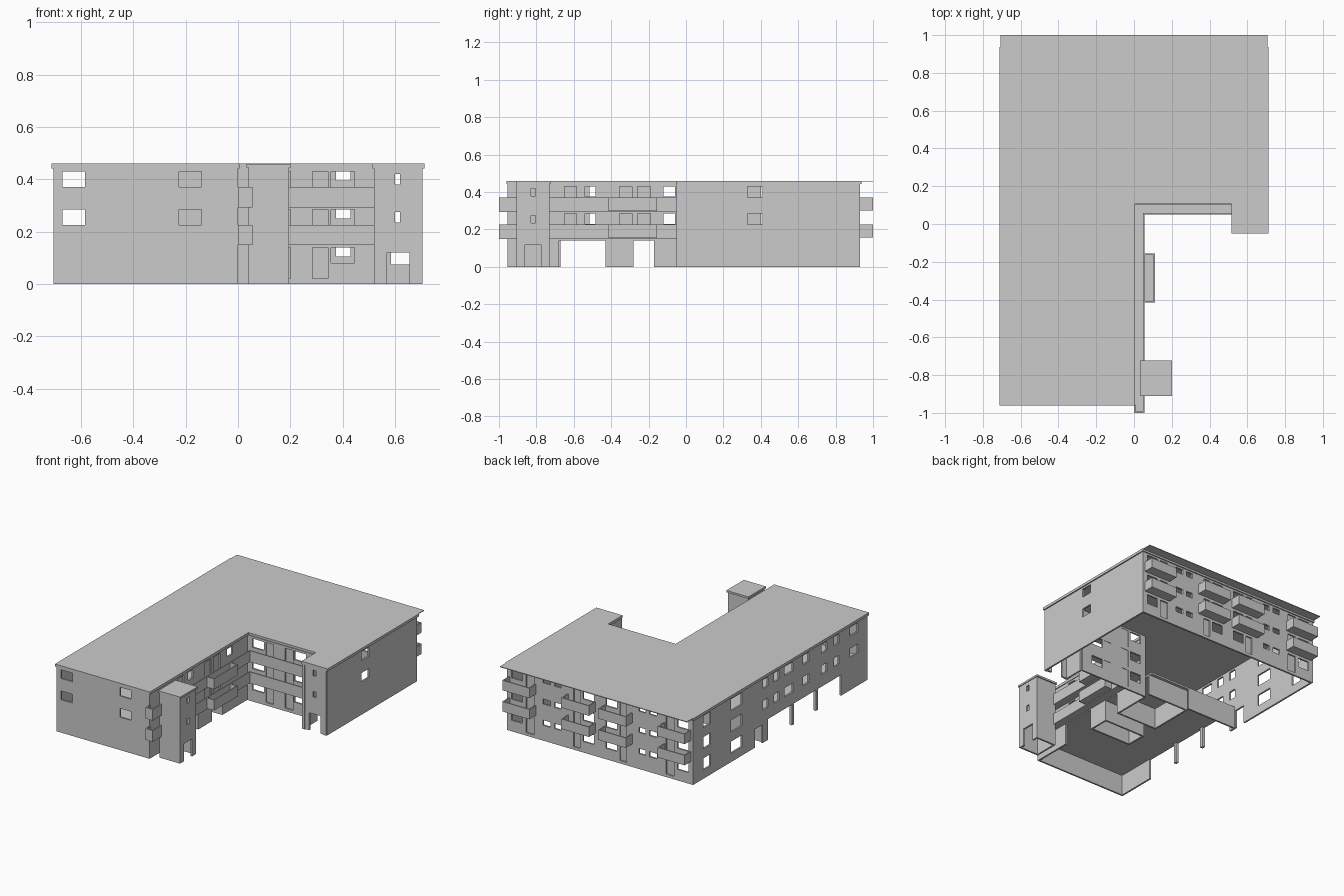
import bpy, bmesh
from mathutils import Vector

cube = bpy.data.objects.get("Cube")
if cube:
    bpy.data.objects.remove(cube, do_unlink=True)

plaster = bpy.data.materials.new("grey plaster")
plaster.use_nodes = True
GREY = (0.6, 0.6, 0.6, 1)
plaster.diffuse_color = GREY
plaster.node_tree.nodes["Principled BSDF"].inputs["Base Color"].default_value = GREY

THICK = 0.012
TOP = 0.445
STOREY = 0.145


def finish(name, bm):
    bmesh.ops.recalc_face_normals(bm, faces=bm.faces)
    mesh = bpy.data.meshes.new(name)
    bm.to_mesh(mesh)
    bm.free()
    mesh.materials.append(plaster)
    obj = bpy.data.objects.new(name, mesh)
    bpy.context.collection.objects.link(obj)


def box(name, x0, x1, y0, y1, z0, z1):
    bm = bmesh.new()
    bmesh.ops.create_cube(bm, size=1)
    for v in bm.verts:
        v.co = Vector((x0 + (v.co.x + .5) * (x1 - x0),
                       y0 + (v.co.y + .5) * (y1 - y0),
                       z0 + (v.co.z + .5) * (z1 - z0)))
    finish(name, bm)


def wall(name, axis, at, a0, a1, out, holes=(), doors=(), z0=0.0, z1=TOP):
    """Wall on the plane axis=at, facing out, with openings (a0, a1, z0, z1) and recessed doors."""
    def point(a, z, depth=0.0):
        d = at - out * depth
        return Vector((d, a, z)) if axis == "x" else Vector((a, d, z))
    cuts = list(holes) + list(doors)
    us = sorted({a0, a1, *(round(c[i], 4) for c in cuts for i in (0, 1))})
    zs = sorted({z0, z1, *(round(c[i], 4) for c in cuts for i in (2, 3))})
    bm = bmesh.new()
    grid = {(u, z): bm.verts.new(point(u, z)) for u in us for z in zs}
    for u, un in zip(us, us[1:]):
        for z, zn in zip(zs, zs[1:]):
            cu, cz = (u + un) / 2, (z + zn) / 2
            if not any(c[0] < cu < c[1] and c[2] < cz < c[3] for c in cuts):
                bm.faces.new([grid[k] for k in ((u, z), (un, z), (un, zn), (u, zn))])
    bmesh.ops.delete(bm, geom=[v for v in bm.verts if not v.link_faces], context="VERTS")
    ext = bmesh.ops.extrude_face_region(bm, geom=bm.faces[:])
    moved = [g for g in ext["geom"] if isinstance(g, bmesh.types.BMVert)]
    bmesh.ops.translate(bm, verts=moved, vec=point(0, 0, THICK) - point(0, 0))
    for c in doors:
        bm.faces.new([bm.verts.new(point(a, z, THICK * .8)) for a, z in
                      ((c[0], c[2]), (c[1], c[2]), (c[1], c[3]), (c[0], c[3]))])
    finish(name, bm)


def stack(spans, low, high, floors):
    """Repeat the same openings on several floors."""
    return [(a, b, low + STOREY * f, high + STOREY * f) for a, b in spans for f in floors]


def flip(spans):
    return spans + [(-b, -a) for a, b in spans]


ALL, UPPER = (0, 1, 2), (1, 2)

# South end wall
wall("south_wall", "y", -.955, -.705, 0, -1,
     stack([(-.67, -.585), (-.225, -.14)], .08, .14, UPPER))

# Back wall with mirrored flats
wall("back_wall", "y", .93, -.705, .705, 1,
     stack(flip([(.585, .67), (.045, .13)]), .075, .14, ALL)
     + stack(flip([(.375, .43), (.295, .345)]), .105, .14, ALL),
     stack(flip([(.5, .56), (.15, .2)]), .02, .14, ALL))

# West wall, open at street level along the passage
big = [(.74, .82), (.4, .52)]
small = [(.12, .175), (0, .055), (-.15, -.06), (-.32, -.26),
         (-.515, -.455), (-.645, -.59), (-.85, -.765)]
wall("west_wall", "x", -.705, -.955, .93, -1,
     stack(big, .06, .14, ALL) + stack(small, .08, .14, UPPER)
     + [(-.67, .12, 0, .142), (.18, .26, 0, .125)])
for y in (-.41, -.15):
    box("passage_pillar", -.705, -.685, y - .012, y + .012, 0, .15)

# East wall and the ends of the east wing
wall("east_wall", "x", .705, -.045, .93, 1, stack([(.33, .41)], .08, .14, UPPER))
slits = [(.235, .275), (.38, .42)]
wall("east_wing_front", "y", -.045, .52, .705, -1,
     [(.57, .655, 0, .12)] + [(.6, .62, a, b) for a, b in slits])
wall("east_wing_inner", "x", .52, -.045, .1, -1)
for x in (.52, .68):
    box("east_wing_pier", x, x + .02, -.05, -.04, 0, TOP)

# Courtyard walls
wall("court_north_wall", "y", .1, 0, .52, -1,
     stack([(.04, .125), (.355, .445)], .08, .14, ALL),
     stack([(.14, .2), (.285, .345)], .02, .14, ALL))
wall("court_west_wall", "x", 0, -.955, .1, 1,
     stack([(-.54, -.485), (-.12, -.06)], .085, .14, UPPER)
     + [(-.68, -.43, 0, .142), (-.28, -.17, 0, .142)],
     stack([(-.65, -.585), (-.355, -.29), (-.26, -.19)], .02, .14, UPPER))

# Ceiling over the passage and the ground floor cores
box("passage_ceiling", -.7, -.005, -.945, .17, .142, .155)
wall("passage_end_wall", "y", .17, -.7, -.31, 1, z1=.15)
wall("core_north_side", "y", .15, -.32, 0, 1, z1=.15)
for y0, y1 in ((-.17, .15), (-.43, -.28)):
    wall("core_west_side", "x", -.32, y0, y1, -1, z1=.15)
    wall("core_south_side", "y", y0, -.32, 0, -1, z1=.15)
wall("core_passage_side", "y", -.28, -.32, 0, 1, z1=.15)

# Access galleries and balconies on the two upper floors
P = .008
for floor in UPPER:
    z = .018 + STOREY * floor
    h = z + .062
    box("gallery_west_floor", 0, .055, -1, .1, z - .015, z)
    box("gallery_north_floor", .055, .52, .05, .1, z - .015, z)
    box("gallery_west_parapet", .055 - P, .055, -1, .05, z - .015, h)
    box("gallery_north_parapet", .055 - P, .52, .05, .05 + P, z - .015, h)
    box("gallery_end_parapet", 0, .055, -1, -1 + P, z - .015, h)
    box("gallery_side_parapet", 0, P, -1, -.955, z - .015, h)
    # Wide court balcony
    box("court_balcony_floor", .05, .11, -.415, -.155, z - .01, z)
    box("court_balcony_front", .11 - P, .11, -.415, -.155, z - .01, h)
    for y in (-.415, -.155 - P):
        box("court_balcony_side", .05, .11, y, y + P, z - .01, h)
    # Back balconies
    for x0, x1 in flip([(.485, .69), (.035, .245)]):
        box("back_balcony_floor", x0, x1, .925, 1, z - .006, z + .004)
        box("back_balcony_front", x0, x1, 1 - P, 1, z - .006, h)
        for x in (x0, x1 - P):
            box("back_balcony_side", x, x + P, .925, 1, z - .006, h)

# Stair tower
wall("tower_front", "x", .195, -.905, -.73, 1,
     [(-.86, -.775, 0, .12)] + [(-.83, -.805, a, b) for a, b in slits])
wall("tower_south_side", "y", -.905, .04, .195, -1)
wall("tower_north_side", "y", -.73, .04, .195, 1)
wall("tower_back", "x", .04, -.905, -.73, -1)
box("tower_roof", .033, .2, -.91, -.722, TOP, .458)

# L-shaped roof slab with a thin rear overhang
outline = [(-.713, -.96), (.005, -.96), (.005, .105), (.515, .105),
           (.515, -.05), (.713, -.05), (.713, .938), (-.713, .938)]
bm = bmesh.new()
face = bm.faces.new([bm.verts.new((x, y, TOP - .003)) for x, y in outline])
ext = bmesh.ops.extrude_face_region(bm, geom=[face])
bmesh.ops.translate(bm, vec=(0, 0, .46 - TOP + .003),
                    verts=[g for g in ext["geom"] if isinstance(g, bmesh.types.BMVert)])
finish("roof", bm)
box("rear_roof_overhang", -.708, .708, .93, 1, .455, .46)
